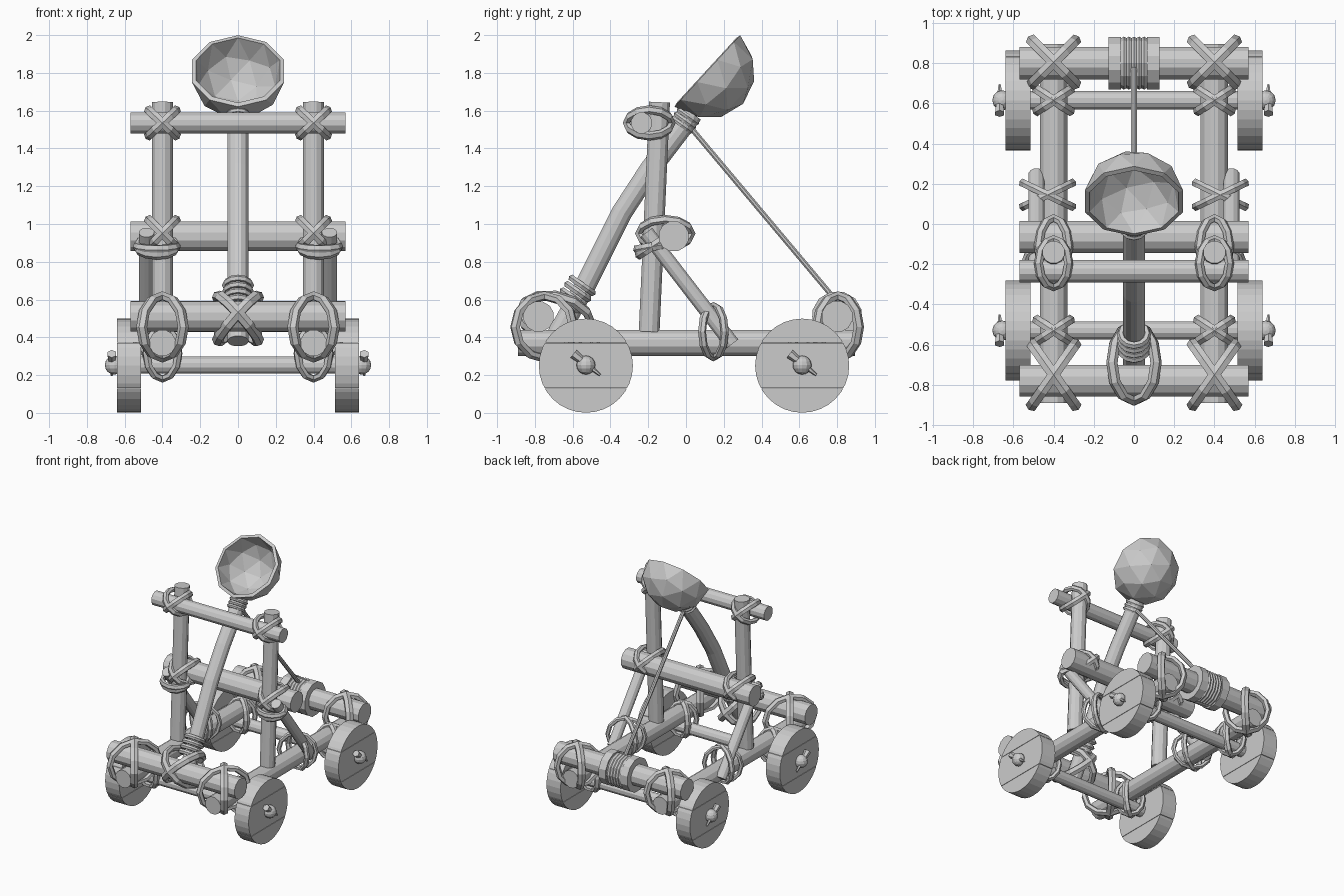
import bpy, bmesh, math
from mathutils import Vector, Matrix

if "Cube" in bpy.data.objects:
    bpy.data.objects.remove(bpy.data.objects["Cube"])

wood = bpy.data.materials.new("plain_grey")
wood.diffuse_color = (0.6, 0.6, 0.6, 1)
wood.use_nodes = True
wood.node_tree.nodes["Principled BSDF"].inputs["Base Color"].default_value = wood.diffuse_color


def finish(bm, name):
    bmesh.ops.recalc_face_normals(bm, faces=bm.faces)
    me = bpy.data.meshes.new(name)
    bm.to_mesh(me)
    bm.free()
    me.materials.append(wood)
    ob = bpy.data.objects.new(name, me)
    bpy.context.collection.objects.link(ob)
    return ob


def sweep(bm, pts, radii, sides, normal, closed=False, wide=1.0):
    """Sweep a polygon section along a planar path; normal is the path plane's normal."""
    pts = [Vector(p) for p in pts]
    n, normal = len(pts), Vector(normal).normalized()
    rings = []
    for i, p in enumerate(pts):
        a = pts[i - 1] if (closed or i > 0) else p
        b = pts[(i + 1) % n] if (closed or i < n - 1) else p
        v = (b - a).normalized().cross(normal)
        r = radii[i] if isinstance(radii, (list, tuple)) else radii
        ring = []
        for k in range(sides):
            t = 2 * math.pi * (k + 0.5) / sides
            ring.append(bm.verts.new(p + normal * (r * wide * math.cos(t)) + v * (r * math.sin(t))))
        rings.append(ring)
    for i in range(n if closed else n - 1):
        A, B = rings[i], rings[(i + 1) % n]
        for k in range(sides):
            j = (k + 1) % sides
            bm.faces.new((A[k], A[j], B[j], B[k]))
    if not closed:
        bm.faces.new(rings[0])
        bm.faces.new(rings[-1])


def pole(name, a, b, r, sides=12):
    bm = bmesh.new()
    a, b = Vector(a), Vector(b)
    d = (b - a).normalized()
    ref = Vector((1, 0, 0)) if abs(d.x) < 0.9 else Vector((0, 0, 1))
    sweep(bm, [a, b], r, sides, ref - d * ref.dot(d))
    return finish(bm, name)


def loop(bm, c, L, D, r=0.02, wide=1.3, n=12):
    """Closed rope ring spanned by half-axes L and D."""
    c, L, D = Vector(c), Vector(L), Vector(D)
    pts = [c + L * math.cos(2 * math.pi * i / n) + D * math.sin(2 * math.pi * i / n) for i in range(n)]
    sweep(bm, pts, r, 6, L.cross(D), True, wide)


def lashing(name, c, L, D1, D2, **kw):
    bm = bmesh.new()
    loop(bm, c, L, D1, **kw)
    loop(bm, c, L, D2, **kw)
    return finish(bm, name)


def coil(name, a, b, count, r, rope, wide=1.0):
    """Stack of rope rings wound around the line a-b (line lies in the yz plane or along x)."""
    bm = bmesh.new()
    a, b = Vector(a), Vector(b)
    d = (b - a).normalized()
    u = Vector((1, 0, 0)) if abs(d.x) < 0.9 else Vector((0, 1, 0))
    v = d.cross(u)
    for i in range(count):
        loop(bm, a.lerp(b, i / max(count - 1, 1)), u * r, v * r, r=rope, wide=wide)
    return finish(bm, name)


# Cross beams
pole("front_beam", (-0.57, -0.78, 0.51), (0.57, -0.78, 0.51), 0.082)
pole("rear_beam", (-0.57, 0.80, 0.51), (0.57, 0.80, 0.51), 0.084)
pole("middle_bar", (-0.57, -0.065, 0.935), (0.57, -0.065, 0.935), 0.082)
pole("top_bar", (-0.57, -0.235, 1.535), (0.57, -0.235, 1.535), 0.057)

# Side frames with their rope lashings
for s, side in ((-1, "left"), (1, "right")):
    x = 0.40 * s
    pole(side + "_rail", (x, -0.89, 0.37), (x, 0.895, 0.37), 0.071)
    pole(side + "_upright", (x, -0.195, 0.43), (x, -0.14, 1.645), 0.057)
    pole(side + "_brace", (0.485 * s, -0.21, 0.955), (0.485 * s, 0.245, 0.365), 0.041)
    lashing(side + "_front_beam_lashing", (x, -0.75, 0.455), (0, 0, 0.165), (0.11, 0.155, 0), (-0.11, 0.155, 0), r=0.024)
    lashing(side + "_rear_beam_lashing", (x, 0.805, 0.455), (0, 0, 0.165), (0.11, 0.11, 0), (-0.11, 0.11, 0), r=0.024)
    for y, end in ((-0.53, "front"), (0.615, "rear")):
        lashing(side + "_" + end + "_axle_lashing", (x, y, 0.315), (0, 0, 0.135), (0.085, 0.055, 0), (-0.085, 0.055, 0))
    lashing(side + "_top_lashing", (x, -0.195, 1.535), (0, 0.12, 0), (0.075, 0, 0.07), (-0.075, 0, 0.07))
    lashing(side + "_middle_lashing", (x, -0.11, 0.95), (0, 0.14, 0), (0.075, 0, 0.075), (-0.075, 0, 0.075))
    lashing(side + "_brace_top_lashing", (0.43 * s, -0.18, 0.88), (0.107, 0, 0), (0, 0.08, 0.015), (0, 0.07, 0.045))
    lashing(side + "_brace_foot_lashing", (0.43 * s, 0.145, 0.43), (0, 0, 0.14), (0.125, 0.06, 0), (-0.125, 0.06, 0), r=0.017)

# Axles, plank wheels, hub knobs and pegs
for y, end in ((-0.53, "front"), (0.615, "rear")):
    pole(end + "_axle", (-0.66, y, 0.253), (0.66, y, 0.253), 0.047)
    for s, side in ((-1, "left"), (1, "right")):
        tag = end + "_" + side
        bm = bmesh.new()
        for lo, hi in ((-0.3, -0.122), (-0.119, 0.119), (0.122, 0.3)):
            part = bmesh.new()
            bmesh.ops.create_cone(part, cap_ends=True, segments=32, radius1=0.249, radius2=0.249, depth=0.125,
                                  matrix=Matrix.Rotation(math.pi / 2, 4, 'Y'))
            for h, up in ((lo, -1), (hi, 1)):
                res = bmesh.ops.bisect_plane(part, geom=part.verts[:] + part.edges[:] + part.faces[:],
                                             plane_co=(0, 0, h), plane_no=(0, 0, up), clear_outer=True)
                cut = [e for e in res["geom_cut"] if isinstance(e, bmesh.types.BMEdge)]
                if cut:
                    bmesh.ops.holes_fill(part, edges=cut, sides=0)
            tmp = bpy.data.meshes.new("plank")
            part.to_mesh(tmp)
            part.free()
            bm.from_mesh(tmp)
            bpy.data.meshes.remove(tmp)
        wheel = finish(bm, tag + "_wheel")
        wheel.location = (0.577 * s, y, 0.25)
        bm = bmesh.new()
        bmesh.ops.create_uvsphere(bm, u_segments=12, v_segments=8, radius=0.05,
                                  matrix=Matrix.Translation((0.655 * s, y, 0.253)))
        finish(bm, tag + "_hub_knob")
        # Tapered peg driven through the axle end
        bm = bmesh.new()
        sweep(bm, [(0.668 * s, y - 0.066, 0.313), (0.668 * s, y + 0.076, 0.2)], [0.026, 0.007], 6, (1, 0, 0))
        finish(bm, tag + "_peg")

# Throwing arm, gently bent
arm = [(0, -0.70, 0.38), (0, -0.53, 0.68), (0, -0.34, 1.06), (0, -0.19, 1.29), (0, 0.035, 1.585)]
bm = bmesh.new()
sweep(bm, arm, 0.057, 12, (1, 0, 0))
finish(bm, "throwing_arm")
lashing("arm_lashing", (0, -0.69, 0.50), (0, 0.19, -0.03), (0.11, 0, 0.12), (-0.11, 0, 0.12), r=0.024)
coil("arm_base_coil", (0, -0.62, 0.575), (0, -0.55, 0.675), 4, 0.066, 0.019)
coil("arm_tip_coil", (0, -0.022, 1.525), (0, 0.01, 1.57), 3, 0.056, 0.015)

# Faceted hollow bowl
bm = bmesh.new()
bmesh.ops.create_icosphere(bm, subdivisions=2, radius=0.257)
bmesh.ops.delete(bm, geom=[v for v in bm.verts if v.co.z > 0.01], context='VERTS')
bowl = finish(bm, "bowl")
bowl.location = (0, 0.113, 1.81)
bowl.rotation_euler = (math.radians(47.4), 0, 0)
m = bowl.modifiers.new("wall", 'SOLIDIFY')
m.thickness, m.offset = 0.025, -1

# Pull rope and its windings on the rear beam
pole("pull_rope", (0, 0.0, 1.54), (0, 0.79, 0.60), 0.015, 8)
for s, side in ((-1, "left"), (1, "right")):
    pole(side + "_spool", (0.065 * s, 0.80, 0.51), (0.128 * s, 0.80, 0.51), 0.135)
coil("rope_winding", (-0.05, 0.80, 0.51), (0.05, 0.80, 0.51), 5, 0.114, 0.018)
